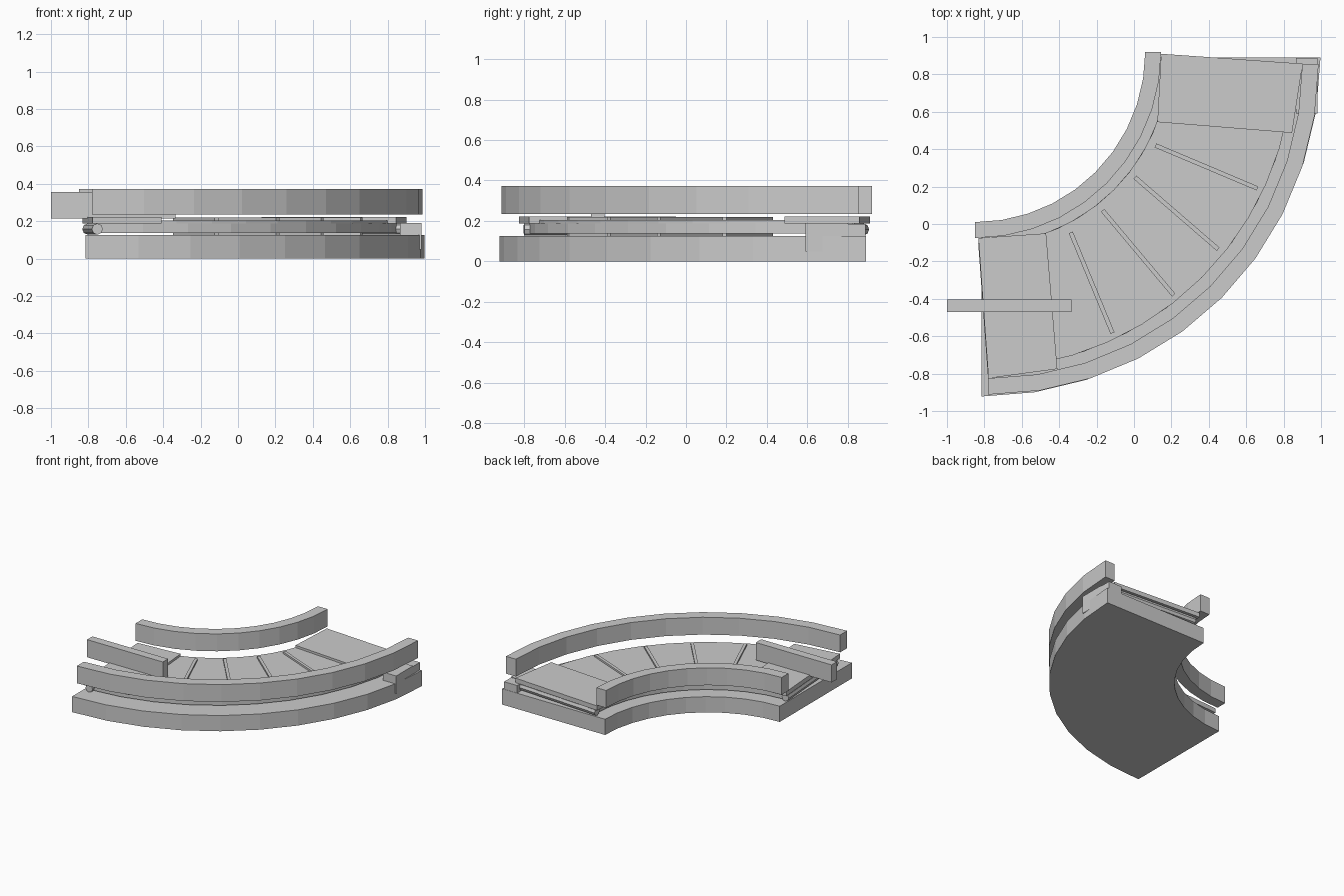
import bpy, math
from mathutils import Vector

if "Cube" in bpy.data.objects:
    bpy.data.objects.remove(bpy.data.objects["Cube"])


def prism(name, pts, z0, z1):
    """Extrude a flat outline between two heights."""
    n = len(pts)
    verts = [(x, y, z0) for x, y in pts] + [(x, y, z1) for x, y in pts]
    faces = [list(range(n))[::-1], list(range(n, 2 * n))]
    faces += [(i, (i + 1) % n, n + (i + 1) % n, n + i) for i in range(n)]
    me = bpy.data.meshes.new(name)
    me.from_pydata(verts, [], faces)
    ob = bpy.data.objects.new(name, me)
    bpy.context.collection.objects.link(ob)
    return ob


def sector(name, centre, r0, r1, z0, z1, a0=-90, a1=0, steps=10):
    """Curved strip with a rectangular section."""
    angles = [math.radians(a0 + (a1 - a0) * i / steps) for i in range(steps + 1)]

    def arc(r):
        return [(centre[0] + r * math.cos(a), centre[1] + r * math.sin(a)) for a in angles]
    return prism(name, arc(r1) + arc(r0)[::-1], z0, z1)


def box(name, x0, x1, y0, y1, z0, z1):
    return prism(name, [(x0, y0), (x1, y0), (x1, y1), (x0, y1)], z0, z1)


def bar(name, p, q, w, z0, z1):
    """Straight bar of width w between two plan points."""
    p, q = Vector(p), Vector(q)
    d = (q - p).normalized() * w / 2
    n = Vector((-d.y, d.x))
    return prism(name, [p - n, q - n, q + n, p + n], z0, z1)


def roller(name, p, q, z, r):
    p, q = Vector((*p, z)), Vector((*q, z))
    bpy.ops.mesh.primitive_cylinder_add(vertices=8, radius=r, depth=(q - p).length,
                                        location=(p + q) / 2)
    ob = bpy.context.object
    ob.name = name
    ob.rotation_mode = 'QUATERNION'
    ob.rotation_quaternion = (q - p).to_track_quat('Z', 'Y')


# Curved base and guard rails
C = (-0.815, 0.89)
sector("base", C, 0.905, 1.812, 0, 0.125)
sector("inner_rail", (-0.85, 0.92), 0.91, 0.995, 0.235, 0.373)
sector("outer_rail", (-0.78, 0.855), 1.68, 1.767, 0.235, 0.373)

# Conveyor belt: full lower deck and raised middle
sector("belt_deck", C, 1.0, 1.665, 0.137, 0.187, -88, -2)
sector("belt_top", C, 1.0, 1.665, 0.187, 0.205, -80, -10)

# End plates
prism("left_plate", [(-0.832, -0.075), (-0.778, -0.825), (-0.41, -0.775), (-0.47, -0.05)],
      0.187, 0.223)
prism("right_plate", [(0.145, 0.91), (0.125, 0.545), (0.845, 0.487), (0.902, 0.857)],
      0.187, 0.223)

# End rollers
roller("left_roller", (-0.803, -0.1), (-0.752, -0.80), 0.158, 0.03)
roller("right_roller", (0.17, 0.875), (0.875, 0.828), 0.158, 0.03)

# Belt slats, above and on the returning side
slats = [((0.115, 0.42), (0.66, 0.19)), ((0.005, 0.25), (0.45, -0.135)),
         ((-0.168, 0.073), (0.212, -0.38)), ((-0.338, -0.045), (-0.115, -0.583))]
for i, (p, q) in enumerate(slats):
    bar(f"slat_{i}", p, q, 0.023, 0.2, 0.219)
    bar(f"return_slat_{i}", p, q, 0.023, 0.124, 0.14)

# Drive housing at the outer right end
box("drive_box", 0.865, 0.98, 0.59, 0.80, 0.05, 0.19)
box("drive_hub", 0.865, 0.98, 0.80, 0.888, 0.11, 0.185)

# Arm reaching over the left plate
box("arm", -1.0, -0.333, -0.47, -0.403, 0.215, 0.355)
